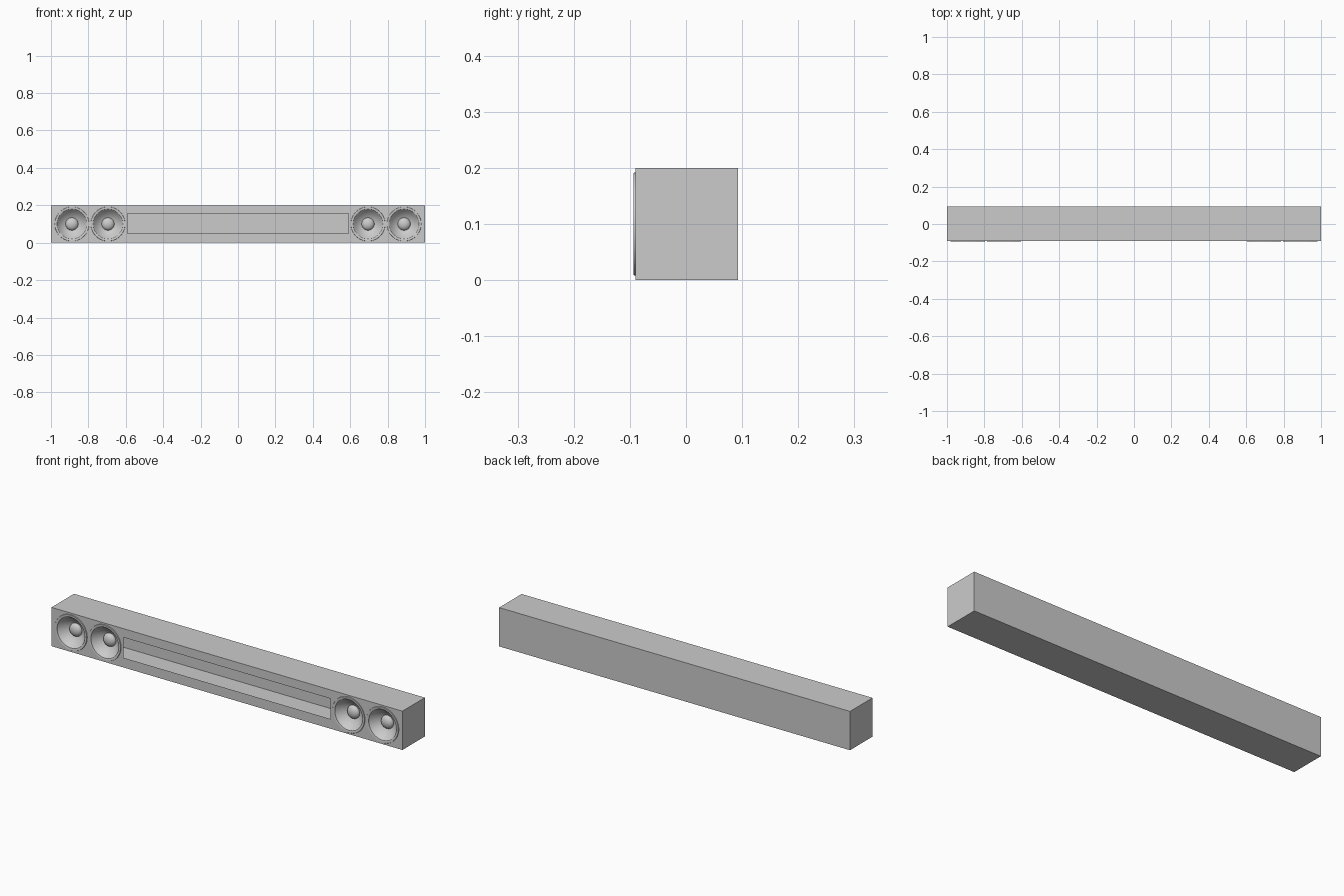
import bpy, bmesh, math
from mathutils import Vector

cube = bpy.data.objects.get("Cube")
if cube:
    bpy.data.objects.remove(cube, do_unlink=True)

FRONT, BACK, HEIGHT = -0.09, 0.093, 0.2
SPEAKERS = (-0.888, -0.695, 0.695, 0.888)

grey = bpy.data.materials.new("plain grey")
grey.use_nodes = True
colour = (0.6, 0.6, 0.6, 1)
grey.diffuse_color = colour
grey.node_tree.nodes["Principled BSDF"].inputs["Base Color"].default_value = colour


def add(name, data):
    ob = bpy.data.objects.new(name, data)
    bpy.context.collection.objects.link(ob)
    data.materials.append(grey)
    return ob


def select(ob):
    bpy.ops.object.select_all(action='DESELECT')
    ob.select_set(True)
    bpy.context.view_layer.objects.active = ob


# Hollow cabinet, open at the front
bm = bmesh.new()
bmesh.ops.create_cube(bm, size=1)
for v in bm.verts:
    v.co = Vector((v.co.x * 2, FRONT if v.co.y < 0 else BACK, (v.co.z + 0.5) * HEIGHT))
bm.normal_update()
bmesh.ops.delete(bm, geom=[f for f in bm.faces if f.normal.y < -0.5], context='FACES')
mesh = bpy.data.meshes.new("cabinet")
bm.to_mesh(mesh)
bm.free()
add("cabinet", mesh)


# Front panel with a long window and four round openings
def outline(curve, points):
    spline = curve.splines.new('POLY')
    spline.points.add(len(points) - 1)
    for p, (x, z) in zip(spline.points, points):
        p.co = (x, z, 0, 1)
    spline.use_cyclic_u = True


def rectangle(half, low, high):
    return [(-half, low), (half, low), (half, high), (-half, high)]


def circle(cx, cz, r, n=48):
    return [(cx + r * math.cos(math.tau * i / n), cz + r * math.sin(math.tau * i / n))
            for i in range(n)]


panel = bpy.data.curves.new("front_panel", 'CURVE')
panel.dimensions = '2D'
panel.fill_mode = 'FRONT'
outline(panel, rectangle(1, 0, HEIGHT))
outline(panel, rectangle(0.59, 0.05, 0.155))
for x in SPEAKERS:
    outline(panel, circle(x, 0.1, 0.082))
ob = add("front_panel", panel)
ob.rotation_euler.x = math.pi / 2
ob.location.y = FRONT
select(ob)
bpy.ops.object.convert(target='MESH')


# Speakers: each part is a (radius, y) profile turned about the y axis
def lathe(name, profile, cx, steps=48):
    bm = bmesh.new()
    verts = [bm.verts.new((r, y, 0)) for r, y in profile]
    edges = [bm.edges.new(pair) for pair in zip(verts, verts[1:])]
    bmesh.ops.spin(bm, geom=verts + edges, cent=(0, 0, 0), axis=(0, 1, 0),
                   angle=math.tau, steps=steps)
    bmesh.ops.remove_doubles(bm, verts=bm.verts, dist=0.00005)
    bmesh.ops.recalc_face_normals(bm, faces=bm.faces)
    bm.normal_update()
    if sum(f.normal.y * f.calc_area() for f in bm.faces) > 0:
        bmesh.ops.reverse_faces(bm, faces=bm.faces)
    mesh = bpy.data.meshes.new(name)
    bm.to_mesh(mesh)
    bm.free()
    ob = add(name, mesh)
    ob.location = (cx, 0, 0.1)
    select(ob)
    bpy.ops.object.shade_smooth_by_angle(angle=math.radians(35))


rim = [(0.092, -0.09), (0.092, -0.092), (0.091, -0.0935), (0.083, -0.0935),
       (0.079, -0.092), (0.078, -0.088)]
cone = [(0.078, -0.088), (0.066, -0.073), (0.053, -0.061), (0.041, -0.053), (0.033, -0.049)]
cap = [(0.034 * math.cos(a), -0.05 - 0.022 * math.sin(a))
       for a in (math.pi / 2 * i / 8 for i in range(9))]
for i, x in enumerate(SPEAKERS, 1):
    lathe(f"speaker_rim_{i}", rim, x)
    lathe(f"speaker_cone_{i}", cone, x)
    lathe(f"speaker_cap_{i}", cap, x)
